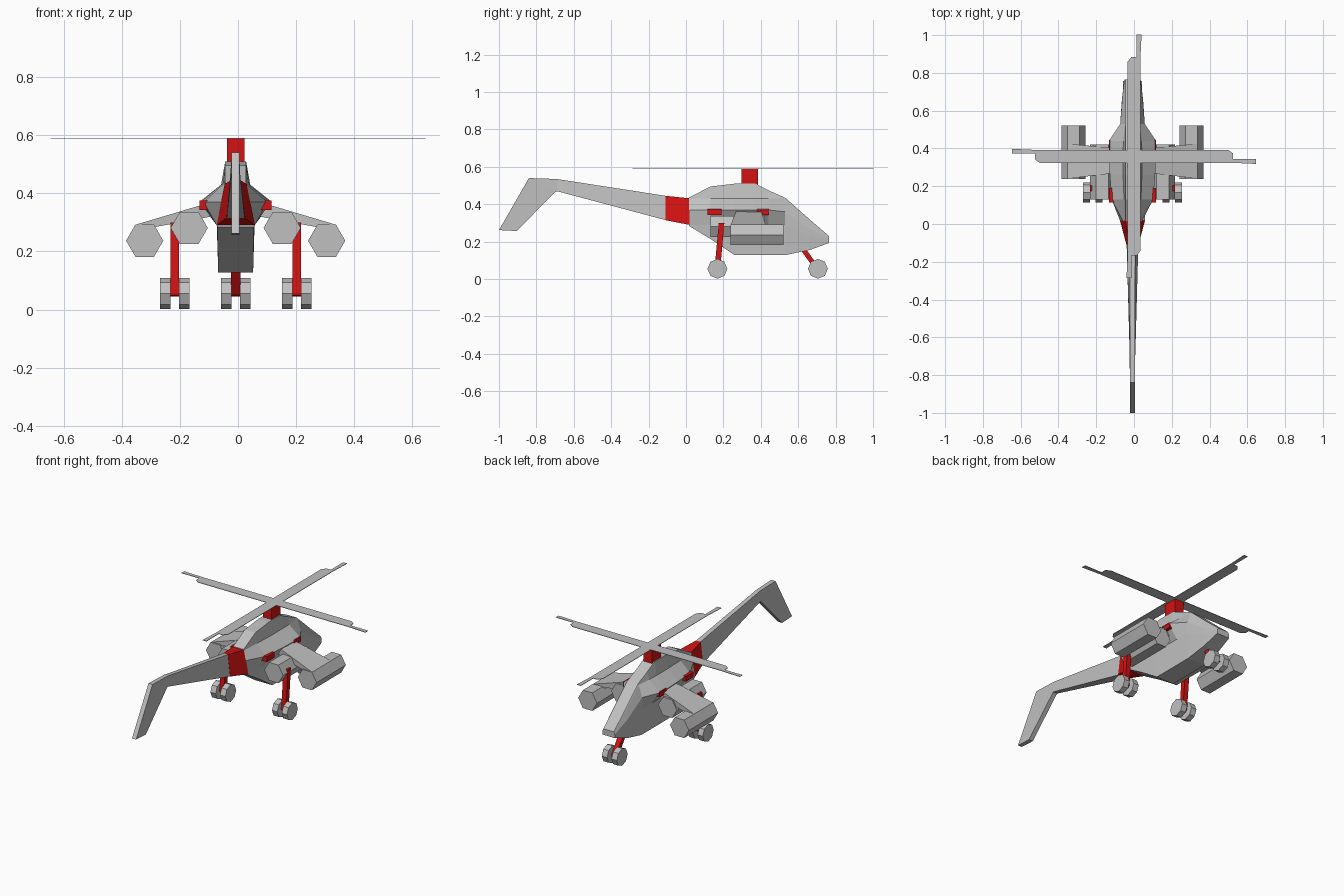
import bpy, bmesh
from math import cos, sin, pi
from mathutils import Vector, Matrix

cube = bpy.data.objects.get("Cube")
if cube:
    bpy.data.objects.remove(cube)

CX = -0.008  # centre line of the airframe


def material(name, color):
    m = bpy.data.materials.new(name)
    m.use_nodes = True
    m.diffuse_color = color
    m.node_tree.nodes["Principled BSDF"].inputs["Base Color"].default_value = color
    return m


GREY = material("light_grey", (0.53, 0.53, 0.53, 1))
RED = material("red", (0.65, 0.006, 0.006, 1))


def loft(name, rings, mat):
    """Skin a list of equal-length rings of points and cap both ends."""
    bm = bmesh.new()
    rows = [[bm.verts.new(p) for p in ring] for ring in rings]
    n = len(rows[0])
    for a, b in zip(rows, rows[1:]):
        for i in range(n):
            j = (i + 1) % n
            bm.faces.new((a[i], a[j], b[j], b[i]))
    bm.faces.new(rows[0])
    bm.faces.new(rows[-1])
    bmesh.ops.remove_doubles(bm, verts=bm.verts, dist=0.0005)
    bmesh.ops.recalc_face_normals(bm, faces=bm.faces)
    mesh = bpy.data.meshes.new(name)
    bm.to_mesh(mesh)
    bm.free()
    mesh.materials.append(mat)
    obj = bpy.data.objects.new(name, mesh)
    bpy.context.collection.objects.link(obj)
    return obj


def section(y, levels):
    """Mirrored cross-section from (half width, height) pairs, top to bottom."""
    right = [(CX + w, y, z) for w, z in levels]
    left = [(CX - w, y, z) for w, z in reversed(levels)]
    return right + left


def box(name, x, y, z, mat):
    ring = lambda yy: [(x[0], yy, z[0]), (x[1], yy, z[0]), (x[1], yy, z[1]), (x[0], yy, z[1])]
    return loft(name, [ring(y[0]), ring(y[1])], mat)


def prism(name, centre, radius, sides, axis, length, mat):
    """Regular prism along the x or y axis."""
    rings = []
    for t in (-length / 2, length / 2):
        ring = []
        for i in range(sides):
            u, v = radius * cos(2 * pi * i / sides), radius * sin(2 * pi * i / sides)
            ring.append(Vector(centre) + Vector((t, u, v) if axis == "x" else (u, t, v)))
        rings.append(ring)
    return loft(name, rings, mat)


def strut(name, x, top, bottom, half=0.015):
    """Square leg between two (y, z) points."""
    ring = lambda p: [(x + a * half, p[0] + b * half, p[1])
                      for a, b in ((-1, -1), (1, -1), (1, 1), (-1, 1))]
    return loft(name, [ring(top), ring(bottom)], RED)


# Fuselage: roof, shoulder, side bulge, chine and belly at each station
loft("fuselage", [
    section(0.015, [(0.036, 0.435), (0.038, 0.43), (0.05, 0.37), (0.065, 0.29), (0.062, 0.285)]),
    section(0.13, [(0.036, 0.495), (0.045, 0.43), (0.11, 0.37), (0.065, 0.29), (0.062, 0.215)]),
    section(0.26, [(0.036, 0.51), (0.05, 0.43), (0.12, 0.37), (0.065, 0.29), (0.06, 0.128)]),
    section(0.37, [(0.036, 0.51), (0.05, 0.43), (0.125, 0.37), (0.065, 0.29), (0.06, 0.128)]),
    section(0.44, [(0.036, 0.475), (0.048, 0.43), (0.125, 0.37), (0.065, 0.29), (0.06, 0.128)]),
    section(0.53, [(0.036, 0.435), (0.04, 0.43), (0.065, 0.36), (0.065, 0.29), (0.06, 0.128)]),
    section(0.66, [(0.036, 0.32), (0.04, 0.315), (0.055, 0.27), (0.056, 0.23), (0.052, 0.155)]),
    section(0.765, [(0.036, 0.23), (0.037, 0.227), (0.043, 0.215), (0.043, 0.205), (0.043, 0.193)]),
], GREY)

# Red collar joining the tail boom
loft("tail_collar", [
    section(-0.11, [(0.016, 0.445), (0.032, 0.315)]),
    section(0.018, [(0.038, 0.432), (0.066, 0.29)]),
], RED)

# Tail boom bending down into the fin
loft("tail_boom", [
    section(-0.108, [(0.015, 0.445), (0.031, 0.315)]),
    section(-0.69, [(0.013, 0.535), (0.015, 0.47)]),
    [(CX + s * 0.014, y, z) for s, y, z in
     ((1, -0.84, 0.54), (1, -0.70, 0.465), (-1, -0.70, 0.465), (-1, -0.84, 0.54))],
    [(CX + s * 0.014, y, z) for s, y, z in
     ((1, -1.0, 0.262), (1, -0.905, 0.257), (-1, -0.905, 0.257), (-1, -1.0, 0.262))],
], GREY)

# Rotor mast and four stepped flat blades
box("rotor_mast", (CX - 0.03, CX + 0.03), (0.296, 0.384), (0.49, 0.588), RED)
BLADE = [(0, -0.034), (0.5, -0.034), (0.525, -0.015), (0.525, 0.014),
         (0.645, 0.014), (0.645, 0.04), (0.52, 0.034), (0, 0.034)]
for k in range(4):
    turn = Matrix.Rotation(k * pi / 2, 3, "Z")
    loft(f"rotor_blade_{k + 1}",
         [[turn @ Vector((r, -c, z)) + Vector((0, 0.358, 0)) for r, c in BLADE]
          for z in (0.588, 0.591)], GREY)


def wheel_pair(name, x, y):
    for s in (-1, 1):
        prism(f"{name}_wheel_{'left' if s > 0 else 'right'}",
              (x + s * 0.033, y, 0.055), 0.053, 8, "x", 0.036, GREY)
    prism(f"{name}_axle", (x, y, 0.055), 0.01, 8, "x", 0.06, RED)


# Wings, pods, side fittings and main gear
for side, s in (("left", 1), ("right", -1)):
    rib = lambda x, y0, y1, z, t: [(CX + s * x, y0, z - t), (CX + s * x, y1, z - t),
                                   (CX + s * x, y1, z), (CX + s * x, y0, z)]
    loft(f"{side}_wing", [rib(0.06, 0.29, 0.40, 0.375, 0.05),
                          rib(0.13, 0.265, 0.405, 0.356, 0.045),
                          rib(0.345, 0.24, 0.425, 0.292, 0.02)], GREY)
    prism(f"{side}_outer_pod", (CX + s * 0.313, 0.38, 0.237), 0.064, 6, "y", 0.285, GREY)
    prism(f"{side}_inner_pod", (CX + s * 0.16, 0.275, 0.281), 0.064, 6, "y", 0.29, GREY)
    for label, y0, y1 in (("rear", 0.115, 0.19), ("front", 0.38, 0.445)):
        box(f"{side}_{label}_fitting", sorted((CX + s * 0.06, CX + s * 0.124)),
            (y0, y1), (0.343, 0.375), RED)
    x = CX + s * 0.21
    strut(f"{side}_leg", x, (0.19, 0.3), (0.168, 0.055))
    wheel_pair(f"{side}_main", x, 0.168)

# Nose gear
strut("nose_leg", CX, (0.615, 0.175), (0.705, 0.05), 0.016)
wheel_pair("nose", CX, 0.705)
